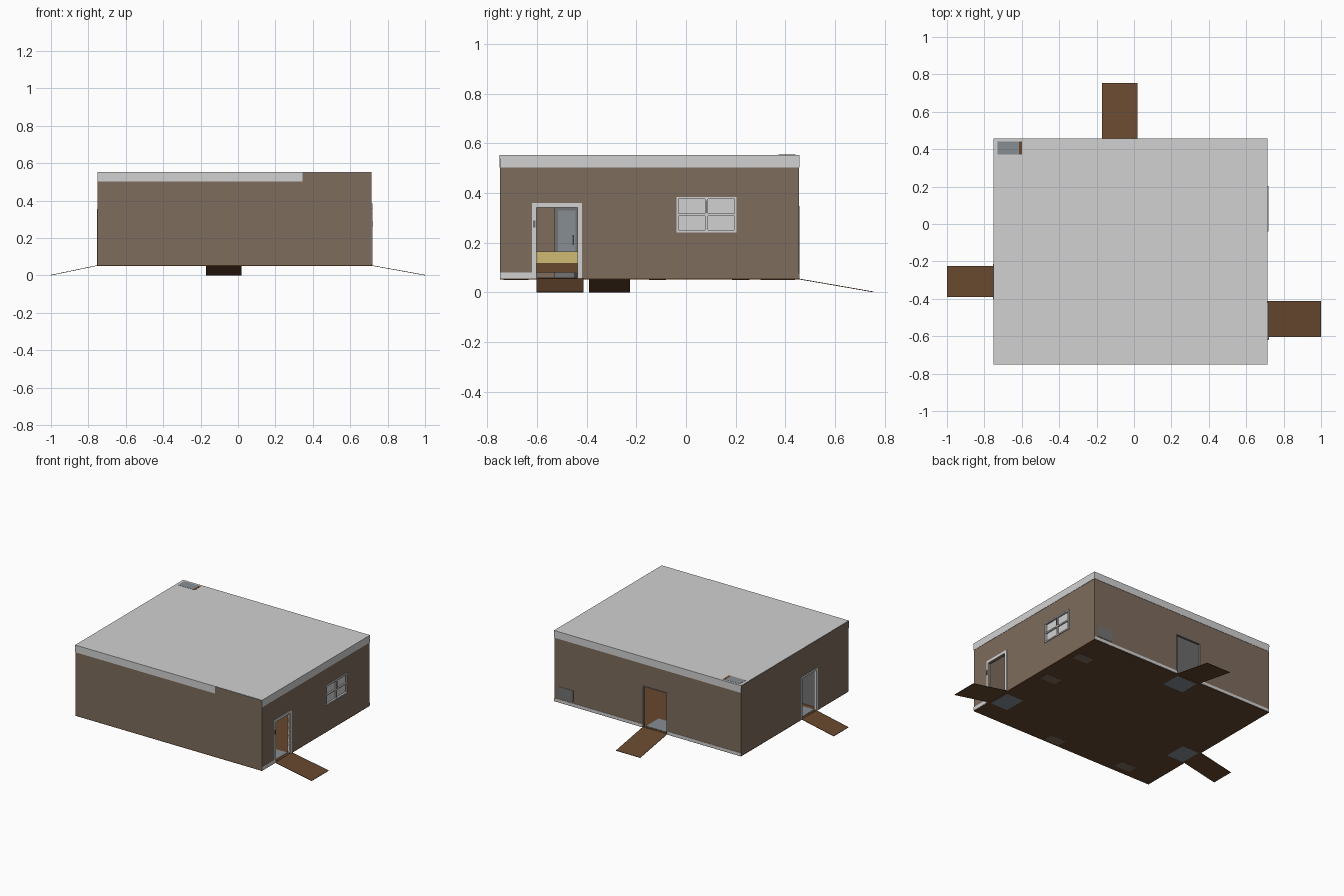
import bpy, bmesh
from mathutils import Matrix, Vector

if "Cube" in bpy.data.objects:
    bpy.data.objects.remove(bpy.data.objects["Cube"])


def mat(name, rgb):
    m = bpy.data.materials.new(name)
    m.diffuse_color = (*rgb, 1)
    m.use_nodes = True
    m.node_tree.nodes["Principled BSDF"].inputs["Base Color"].default_value = m.diffuse_color
    return m


WHITE = mat("off white", (0.64, 0.64, 0.64))
WALL = mat("taupe wall", (0.21, 0.15, 0.11))
WOOD = mat("brown wood", (0.135, 0.065, 0.028))
GREY = mat("blue grey", (0.24, 0.27, 0.29))
VENT = mat("vent grey", (0.17, 0.17, 0.17))
YELLOW = mat("straw yellow", (0.62, 0.50, 0.17))
DARK = mat("dark metal", (0.05, 0.045, 0.04))

X0, X1, Y0, Y1 = -0.75, 0.713, -0.75, 0.455
FLOOR, BAND, TOP = 0.055, 0.502, 0.553
T = 0.015  # wall thickness


def boxes(name, material, *spans):
    """One object made of boxes given as (x0, x1, y0, y1, z0, z1)."""
    bm = bmesh.new()
    for a, b, c, d, e, f in spans:
        m = Matrix.Translation(((a + b) / 2, (c + d) / 2, (e + f) / 2)) @ \
            Matrix.Diagonal((b - a, d - c, f - e, 1))
        bmesh.ops.create_cube(bm, size=1, matrix=m)
    me = bpy.data.meshes.new(name)
    bm.to_mesh(me)
    bm.free()
    me.materials.append(material)
    ob = bpy.data.objects.new(name, me)
    bpy.context.collection.objects.link(ob)
    return ob


def wall_spans(axis, lo, hi, d0, d1, openings):
    """Split a wall into boxes around its openings (a0, a1, z0, z1)."""
    put = (lambda a, b, z0, z1: (a, b, d0, d1, z0, z1)) if axis == 'x' else \
          (lambda a, b, z0, z1: (d0, d1, a, b, z0, z1))
    out, at = [], lo
    for a0, a1, z0, z1 in openings:
        out.append(put(at, a0, FLOOR, TOP - T))
        if z0 > FLOOR:
            out.append(put(a0, a1, FLOOR, z0))
        out.append(put(a0, a1, z1, TOP - T))
        at = a1
    out.append(put(at, hi, FLOOR, TOP - T))
    return out


def frame_x(name, x0, x1, a0, a1, z0, z1, w, sill, material=WHITE):
    """Rectangular frame lying in a wall that faces along x."""
    parts = [(x0, x1, a0 - w, a0, z0, z1), (x0, x1, a1, a1 + w, z0, z1),
             (x0, x1, a0 - w, a1 + w, z1, z1 + w)]
    if sill:
        parts.append((x0, x1, a0 - w, a1 + w, z0 - w, z0))
    return boxes(name, material, *parts)


# outer walls with door and window openings
DOOR = 0.342
boxes("front_wall", WALL, (X0, X1, Y0, Y0 + T, FLOOR, TOP - T))
boxes("back_wall", WALL, *wall_spans('x', X0, X1, Y1 - T, Y1, [(-0.17, 0.02, FLOOR, DOOR)]))
boxes("left_wall", WALL, *wall_spans('y', Y0 + T, Y1 - T, X0, X0 + T,
                                     [(-0.39, -0.225, FLOOR, DOOR)]))
boxes("right_wall", WALL, *wall_spans('y', Y0 + T, Y1 - T, X1 - T, X1,
      [(-0.602, -0.437, FLOOR, DOOR), (-0.03, 0.195, 0.25, 0.375)]))

# roof, floor and light trim bands
E = 0.002
boxes("roof", WHITE, (X0, X1, Y0, Y1, TOP - T, TOP))
boxes("roof_edge_left", WALL, (X0 - E, X0, Y0, Y1, TOP - T, TOP - E))
boxes("roof_edge_front", WALL, (0.345, X1, Y0 - E, Y0, TOP - T, TOP - E))
boxes("top_band", WHITE, (X0, 0.345, Y0 - E, Y0, BAND, TOP),
      (X0, X1 + E, Y1, Y1 + E, BAND, TOP), (X1, X1 + E, Y0, Y1, BAND, TOP))
boxes("base_band", WHITE, (X1, X1 + E, Y0, -0.62, FLOOR, 0.08),
      (X0, -0.17, Y1, Y1 + E, FLOOR, 0.075), (0.02, X1, Y1, Y1 + E, FLOOR, 0.075))
boxes("floor", WOOD, (X0, X1, Y0, Y1, FLOOR - 0.004, FLOOR + 0.002))


def ramp(name, center, width, length, direction):
    """Thin sloping plank from the floor edge down to the ground."""
    d = Vector(direction)
    s = Vector((-d.y, d.x, 0)) * width / 2
    c = Vector(center)
    bm = bmesh.new()
    rings = []
    for run, z in ((0, FLOOR), (length, 0.003)):
        p = c + d * run
        rings.append([bm.verts.new(p + k * s + Vector((0, 0, h)))
                      for k, h in ((-1, z), (1, z), (1, z - 0.003), (-1, z - 0.003))])
    for i in range(4):
        j = (i + 1) % 4
        bm.faces.new((rings[0][i], rings[0][j], rings[1][j], rings[1][i]))
    for r in rings:
        bm.faces.new(r)
    bmesh.ops.recalc_face_normals(bm, faces=bm.faces)
    me = bpy.data.meshes.new(name)
    bm.to_mesh(me)
    bm.free()
    me.materials.append(WOOD)
    bpy.context.collection.objects.link(bpy.data.objects.new(name, me))


# entrance ramps
ramp("back_ramp", (-0.075, Y1, 0), 0.19, 0.755 - Y1, (0, 1, 0))
ramp("left_ramp", (X0, -0.308, 0), 0.166, 1 + X0, (-1, 0, 0))
ramp("right_ramp", (X1, -0.508, 0), 0.19, 1 - X1, (1, 0, 0))

# grey landings just inside the doors, visible from below too
L0, L1 = FLOOR - 0.005, FLOOR + 0.004
boxes("door_landings", GREY, (-0.155, 0.005, 0.30, 0.44, L0, L1),
      (-0.735, -0.60, -0.385, -0.23, L0, L1), (0.56, 0.695, -0.60, -0.44, L0, L1))

# door frames
frame_x("right_door_frame", X1 - T - 0.004, X1 + 0.005, -0.602, -0.437, FLOOR, DOOR, 0.018, False)
frame_x("left_door_frame", X0 - 0.003, X0 + T + 0.004, -0.388, -0.227, FLOOR, DOOR, 0.014, False)
boxes("back_door_frame", VENT, (-0.174, -0.168, Y1 - T, Y1 + E, FLOOR, DOOR),
      (0.018, 0.024, Y1 - T, Y1 + E, FLOOR, DOOR),
      (-0.174, 0.024, Y1 - T, Y1 + E, DOOR, DOOR + 0.006))
boxes("door_keypad", VENT, (X1 + 0.005, X1 + 0.008, -0.617, -0.607, 0.26, 0.29))

# window: frame, glazing bars, pane, latch
frame_x("window_frame", X1 - T, X1 + 0.006, -0.03, 0.195, 0.25, 0.375, 0.009, True)
boxes("window_bars", WHITE, (X1 - 0.008, X1 + 0.003, 0.077, 0.088, 0.25, 0.375),
      (X1 - 0.008, X1 + 0.003, -0.03, 0.195, 0.308, 0.317))
boxes("window_pane", WHITE, (X1 - 0.012, X1 - 0.007, -0.03, 0.195, 0.25, 0.375))
boxes("window_latch", VENT, (X1 + 0.003, X1 + 0.006, 0.080, 0.085, 0.32, 0.37))

# vent plates on the back wall and roof
boxes("back_vent", VENT, (0.565, 0.685, Y1, Y1 + E, 0.085, 0.165))
boxes("roof_vent", GREY, (-0.73, -0.615, 0.372, 0.442, TOP, TOP + 0.001))
boxes("roof_vent_edge", WOOD, (-0.615, -0.598, 0.372, 0.442, TOP, TOP + 0.001))

# furniture footings showing through the floor
boxes("floor_plates", WALL, *[(x - 0.06, x + 0.06, y - 0.035, y + 0.035, L0, FLOOR + 0.003)
      for x, y in ((0.61, 0.22), (0.60, -0.115), (0.075, -0.70), (-0.49, -0.67))])

# room contents seen through the doors
boxes("bed_frame", WOOD, (-0.20, 0.20, -0.73, -0.43, 0.08, 0.118))
boxes("bed_legs", DARK, *[(x, x + 0.02, y, y + 0.02, FLOOR, 0.08)
      for x in (-0.20, 0.18) for y in (-0.73, -0.45)])
boxes("mattress", YELLOW, (-0.20, 0.20, -0.73, -0.43, 0.118, 0.165))
boxes("wardrobe", VENT, (-0.73, -0.62, -0.53, -0.42, FLOOR, 0.345))
boxes("wardrobe_door", GREY, (-0.62, -0.615, -0.515, -0.445, 0.08, 0.33))
boxes("wardrobe_handle", DARK, (-0.615, -0.609, -0.458, -0.452, 0.19, 0.23))
